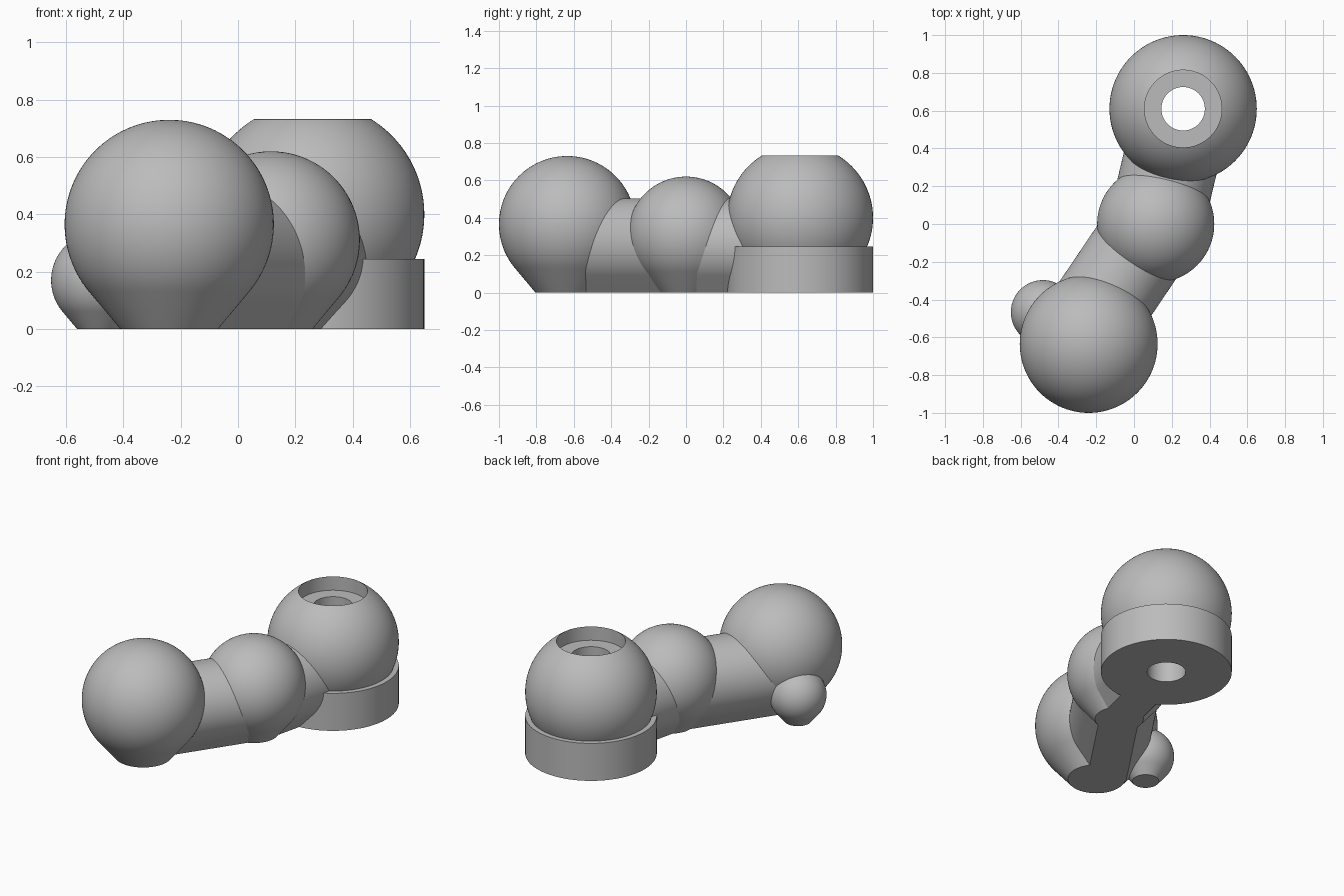
import bpy, bmesh, math
from mathutils import Vector

cube = bpy.data.objects.get("Cube")
if cube:
    bpy.data.objects.remove(cube, do_unlink=True)

grey = bpy.data.materials.new("plain grey")
grey.use_nodes = True
COLOUR = (0.5, 0.5, 0.5, 1)
grey.diffuse_color = COLOUR
grey.node_tree.nodes["Principled BSDF"].inputs["Base Color"].default_value = COLOUR

LEAN = math.radians(40)  # where the round underside turns into a straight taper


def finish(name, bm, location=(0, 0, 0)):
    bmesh.ops.remove_doubles(bm, verts=bm.verts[:], dist=1e-5)
    bmesh.ops.recalc_face_normals(bm, faces=bm.faces[:])
    mesh = bpy.data.meshes.new(name)
    bm.to_mesh(mesh)
    bm.free()
    mesh.materials.append(grey)
    obj = bpy.data.objects.new(name, mesh)
    obj.location = location
    bpy.context.collection.objects.link(obj)
    bpy.ops.object.select_all(action="DESELECT")
    obj.select_set(True)
    bpy.context.view_layer.objects.active = obj
    bpy.ops.object.shade_smooth_by_angle(angle=math.radians(30))
    return obj


def arc(radius, height, start, end, steps):
    angles = [start + (end - start) * i / steps for i in range(steps + 1)]
    return [(radius * math.cos(a), height + radius * math.sin(a)) for a in angles]


def drop_half(radius):
    """Half outline of a ball that tapers straight down to a flat foot."""
    foot = radius * (1 - math.sin(LEAN)) / math.cos(LEAN)
    return [(foot, 0)] + arc(radius, radius, -LEAN, math.pi / 2, 40)


def lathe(name, profile, x, y, closed=False):
    bm = bmesh.new()
    verts = [bm.verts.new((r, 0, z)) for r, z in profile]
    pairs = list(zip(verts, verts[1:]))
    if closed:
        pairs.append((verts[-1], verts[0]))
    edges = [bm.edges.new(p) for p in pairs]
    bmesh.ops.spin(bm, geom=verts + edges, cent=(0, 0, 0), axis=(0, 0, 1),
                   angle=math.tau, steps=96)
    return finish(name, bm, (x, y, 0))


def ball(name, x, y, radius):
    return lathe(name, [(0, 0)] + drop_half(radius), x, y)


def bar(name, start, end, radius):
    """Rounded bar with a flat bottom, running between two floor points."""
    a, b = Vector((*start, 0)), Vector((*end, 0))
    along = (b - a).normalized()
    side = Vector((along.y, -along.x, 0))
    half = drop_half(radius)
    outline = half + [(-w, z) for w, z in reversed(half[:-1])]
    bm = bmesh.new()
    face = bm.faces.new([bm.verts.new(a + side * w + Vector((0, 0, z))) for w, z in outline])
    grown = bmesh.ops.extrude_face_region(bm, geom=[face], use_keep_orig=True)
    moved = [v for v in grown["geom"] if isinstance(v, bmesh.types.BMVert)]
    bmesh.ops.translate(bm, vec=b - a, verts=moved)
    return finish(name, bm)


# Tapered balls
ball("front_ball", -0.24, -0.635, 0.365)
ball("middle_ball", 0.115, 0.0, 0.31)
ball("small_side_ball", -0.482, -0.467, 0.17)

# Connecting bars, the rear one stopping short of the socket hole
bar("front_bar", (-0.30, -0.615), (0.115, 0.0), 0.252)
bar("rear_bar", (0.115, 0.0), (0.215, 0.42), 0.252)

# Rear socket: cylindrical foot, truncated ball, counterbore and through hole
R, CENTRE, FOOT_TOP, TOP, BORE, HOLE = 0.39, 0.40, 0.245, 0.732, 0.205, 0.115
shell = arc(R, CENTRE, math.asin((FOOT_TOP - CENTRE) / R), math.asin((TOP - CENTRE) / R), 40)
socket = [(HOLE, 0), (R, 0), (R, FOOT_TOP)] + shell
socket += [(BORE, TOP), (BORE, TOP - 0.09), (HOLE, TOP - 0.09)]
lathe("rear_socket", socket, 0.26, 0.61, closed=True)
